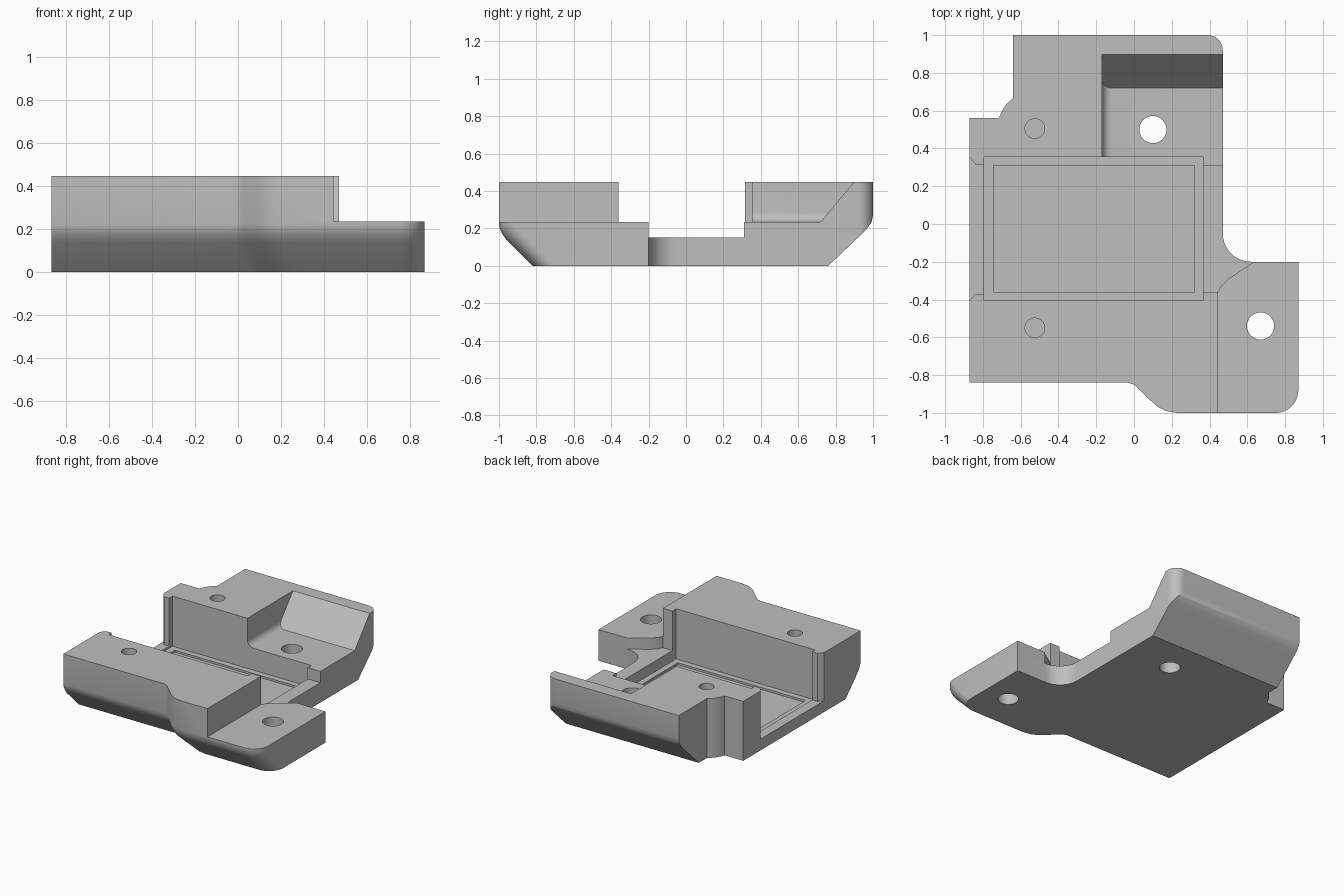
import bpy, bmesh
from math import cos, sin, radians

cube = bpy.data.objects.get("Cube")
if cube:
    bpy.data.objects.remove(cube, do_unlink=True)

grey = bpy.data.materials.new("plain grey")
grey.use_nodes = True
grey.diffuse_color = (0.52, 0.52, 0.52, 1)
grey.node_tree.nodes["Principled BSDF"].inputs["Base Color"].default_value = (0.52, 0.52, 0.52, 1)


def arc(cx, cy, r, a0, a1, n=10):
    angles = [radians(a0 + (a1 - a0) * i / n) for i in range(n + 1)]
    return [(cx + r * cos(a), cy + r * sin(a)) for a in angles]


def loft(name, rings):
    """Closed solid through rings of equal point count."""
    bm = bmesh.new()
    loops = [[bm.verts.new(p) for p in ring] for ring in rings]
    n = len(loops[0])
    bm.faces.new(loops[0])
    bm.faces.new(loops[-1])
    for a, b in zip(loops, loops[1:]):
        for i in range(n):
            j = (i + 1) % n
            bm.faces.new((a[i], a[j], b[j], b[i]))
    bmesh.ops.recalc_face_normals(bm, faces=bm.faces)
    mesh = bpy.data.meshes.new(name)
    bm.to_mesh(mesh)
    bm.free()
    ob = bpy.data.objects.new(name, mesh)
    mesh.materials.append(grey)
    bpy.context.collection.objects.link(ob)
    return ob


def prism_z(name, pts, z0, z1=0.6):
    return loft(name, [[(x, y, z) for x, y in pts] for z in (z0, z1)])


def prism_x(name, pts, x0, x1):
    return loft(name, [[(x, y, z) for y, z in pts] for x in (x0, x1)])


def rect(x0, x1, y0, y1):
    return [(x0, y0), (x1, y0), (x1, y1), (x0, y1)]


# Footprint: front edge, then right side, back and left side
shoulder = [(-0.03, -0.84), (0.0, -0.85), (0.03, -0.878), (0.09, -0.937),
            (0.13, -0.97), (0.17, -0.99), (0.23, -1)]
front = [(-0.87, -0.84)] + shoulder + arc(0.75, -0.88, 0.12, -90, 0)
rest = ([(0.87, -0.2)] + arc(0.62, -0.05, 0.15, 270, 180)
        + arc(0.39, 0.92, 0.08, 0, 90) + [(-0.64, 1)]
        + arc(-0.525, 0.505, 0.197, 125.7, 164) + [(-0.72, 0.56), (-0.87, 0.56)])

# Body: the front edge moves inward towards the underside
rings = []
for z, d in [(0, 0.18), (0.14, 0.04), (0.17, 0.018), (0.2, 0.004), (0.225, 0), (0.448, 0)]:
    ring = [(x + (0.41 * d if (x, y) in shoulder else 0), y + d, z) for x, y in front]
    rings.append(ring + [(x, y, z) for x, y in rest])
body = loft("bracket_body", rings)

# Cutters
cutters = [
    prism_x("back_chamfer", [(0.74, -0.02), (0.95, 0.18), (0.975, 0.207), (0.993, 0.235),
                             (1.0, 0.27), (1.1, 0.3), (1.1, -0.02)], -1, 1),
    prism_z("foot_step", rect(0.445, 1, -1.1, -0.1), 0.235),
    prism_z("side_channel", [(0.3, -0.36), (0.445, -0.36), (0.46, -0.33), (0.5, -0.29),
                             (0.56, -0.25), (0.65, -0.19), (0.65, 0.31), (0.3, 0.31)], 0.15),
    prism_z("left_opening", [(-0.9, 0.355), (-0.87, 0.355), (-0.84, 0.315), (-0.7, 0.315),
                             (-0.7, -0.37), (-0.84, -0.37), (-0.87, -0.405), (-0.9, -0.405)], 0.085),
    prism_z("main_cavity", rect(-0.795, 0.365, -0.405, 0.355), 0.07),
    prism_z("floor_recess", rect(-0.745, 0.32, -0.36, 0.31), 0.055),
]

# Back pocket with a sloping rear wall and a rounded inner corner
pocket = prism_x("back_pocket", [(0.3, 0.235), (0.72, 0.235), (0.898, 0.448),
                                 (0.94, 0.498), (0.94, 0.6), (0.3, 0.6)], -0.17, 0.6)
bm = bmesh.new()
bm.from_mesh(pocket.data)
corner = [e for e in bm.edges
          if all(v.co.x < 0 and v.co.z < 0.24 for v in e.verts)]
bmesh.ops.bevel(bm, geom=corner, offset=0.05, segments=6, profile=0.5, affect='EDGES')
bm.to_mesh(pocket.data)
bm.free()
cutters.append(pocket)

# Through holes and blind screw holes
for name, x, y, r, z in [("pocket_hole", 0.1, 0.5, 0.072, -0.1), ("foot_hole", 0.67, -0.54, 0.072, -0.1),
                         ("back_screw_hole", -0.525, 0.505, 0.052, 0.15),
                         ("front_screw_hole", -0.525, -0.55, 0.052, 0.15)]:
    cutters.append(prism_z(name, arc(x, y, r, 0, 348.75, 31), z))

bpy.context.view_layer.objects.active = body
for c in cutters:
    c.hide_render = True
    mod = body.modifiers.new(c.name, 'BOOLEAN')
    mod.operation = 'DIFFERENCE'
    mod.solver = 'EXACT'
    mod.object = c
    bpy.ops.object.modifier_apply(modifier=mod.name)
    bpy.data.objects.remove(c, do_unlink=True)

# Smooth the rounded parts, keep corners sharp
bpy.ops.object.select_all(action='DESELECT')
body.select_set(True)
bpy.ops.object.shade_smooth_by_angle(angle=radians(28))
